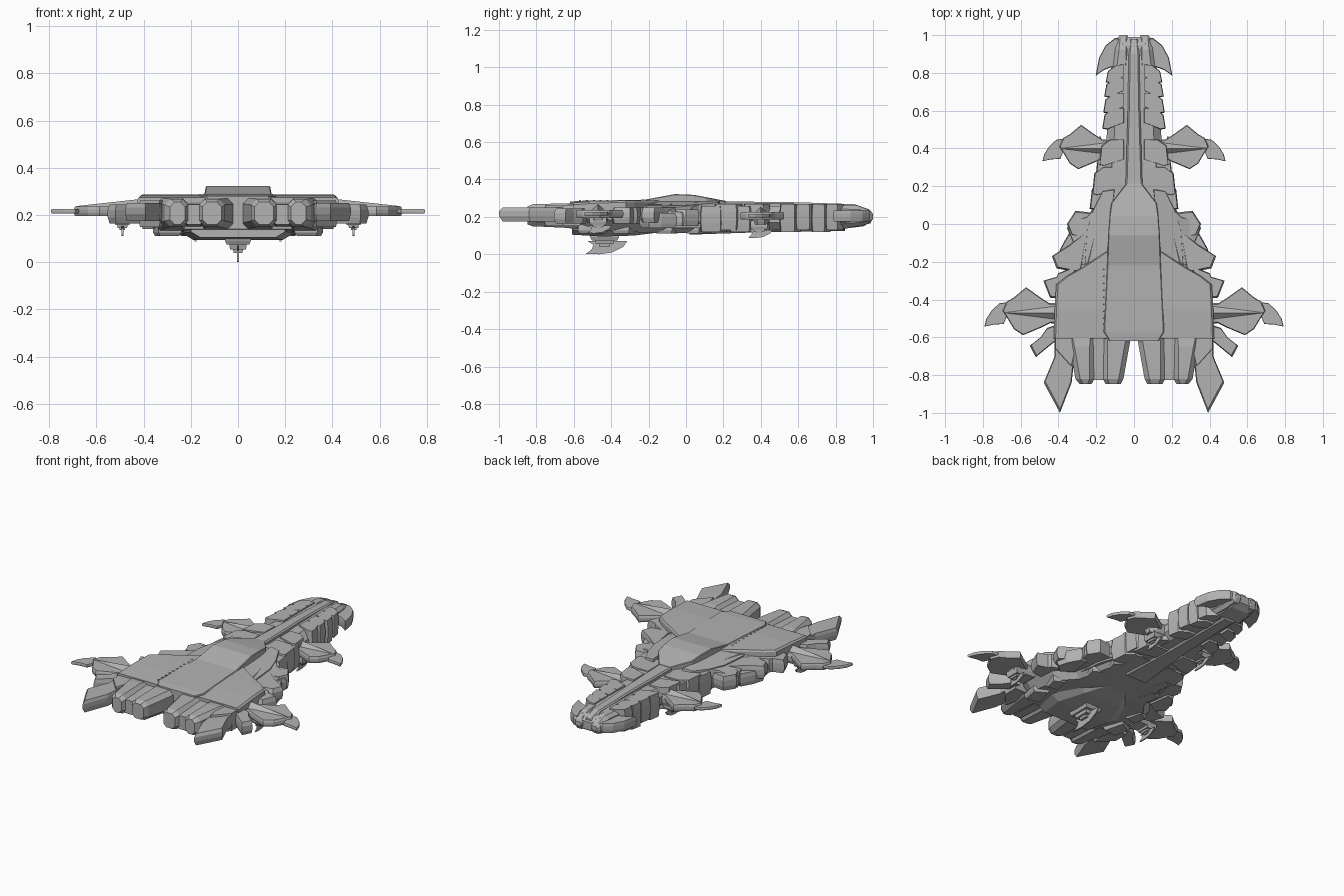
import bpy, bmesh, math
from mathutils import Vector

grey = bpy.data.materials.new("hull_grey")
grey.diffuse_color = (0.45, 0.45, 0.45, 1)


def build(name, rings, mirror=False):
    """Skin a list of equal-length rings, cap both ends, optionally mirror in x."""
    bm = bmesh.new()
    for side in ((1, -1) if mirror else (1,)):
        vs = [[bm.verts.new((p[0] * side, p[1], p[2])) for p in r] for r in rings]
        n = len(rings[0])
        for a, b in zip(vs, vs[1:]):
            for i in range(n):
                bm.faces.new((a[i], a[(i + 1) % n], b[(i + 1) % n], b[i]))
        bm.faces.new(vs[0][::-1])
        bm.faces.new(vs[-1])
    bmesh.ops.remove_doubles(bm, verts=bm.verts, dist=1e-5)
    bmesh.ops.recalc_face_normals(bm, faces=bm.faces)
    me = bpy.data.meshes.new(name)
    bm.to_mesh(me)
    bm.free()
    me.materials.append(grey)
    ob = bpy.data.objects.new(name, me)
    bpy.context.collection.objects.link(ob)
    return ob


def loft(name, stations, mirror=False):
    """Stations (y, x0, x1, z0, z1, chamfer): eight-sided sections along y."""
    rings = []
    for y, a, b, z, t, c in stations:
        d = min(c, (t - z) * .45)
        rings.append([(a + c, y, z), (b - c, y, z), (b, y, z + d), (b, y, t - d),
                      (b - c, y, t), (a + c, y, t), (a, y, t - d), (a, y, z + d)])
    return build(name, rings, mirror)


def slab(name, pts, z0, z1, s=.85, mirror=True, lo=.3, hi=.7, slope=0, x0=0):
    """Flat outline, top and bottom drawn in by s; the top may fall away beyond x0."""
    c = sum((Vector(p) for p in pts), Vector((0, 0))) / len(pts)
    rings = []
    for f, k in ((0, s), (lo, 1), (hi, 1), (1, s)):
        flat = [c + (Vector(p) - c) * k for p in pts]
        rings.append([(p.x, p.y, z0 + f * (z1 - z0 - slope * max(0, abs(p.x) - x0)))
                      for p in flat])
    return build(name, rings, mirror)


# main hull and keel
loft("main_hull", [(-.62, -.32, .32, .14, .25, .04), (-.5, -.4, .4, .13, .26, .06),
                   (-.3, -.38, .38, .12, .26, .06), (-.2, -.3, .3, .115, .265, .06),
                   (.02, -.25, .25, .115, .27, .06), (.22, -.16, .16, .12, .265, .05)])
loft("keel", [(-.61, -.2, .2, .105, .16, .04), (-.45, -.24, .24, .095, .16, .05),
              (-.28, -.18, .18, .1, .16, .05), (-.16, -.1, .1, .115, .16, .03)])
# dorsal shell
loft("dorsal_shell", [(-.62, -.13, .13, .22, .281, .004), (-.57, -.16, .16, .22, .286, .005),
                      (-.22, -.142, .142, .22, .292, .004), (-.06, -.137, .137, .22, .322, .004),
                      (.04, -.13, .13, .22, .318, .004), (.11, -.12, .12, .22, .305, .004),
                      (.215, -.04, .04, .22, .285, .004)])
# broad shoulder armour with a curved leading edge
loft("wing_armour", [(-.605, .12, .425, .2, .275, .01), (-.45, .12, .42, .2, .285, .01),
                     (-.32, .12, .412, .2, .287, .01), (-.275, .11, .355, .2, .287, .01),
                     (-.23, .1, .275, .2, .287, .01), (-.145, .08, .145, .21, .287, .008)], True)
slab("shoulder_plate", [(.1, .19), (.165, .18), (.215, .08), (.25, -.03), (.265, -.235),
                        (.14, -.16)], .14, .284, .95, slope=.2, x0=.13)
slab("shoulder_flare", [(.2, .09), (.25, .04), (.33, .02), (.355, -.02), (.27, -.235),
                        (.2, -.2)], .15, .268, .93, slope=.3, x0=.2)
# row of vents beside the dorsal shell
for i in range(10):
    y = -.24 - i * .037
    slab(f"vent_{i}", [(-.165, y), (-.155, y), (-.155, y + .012), (-.165, y + .012)],
         .282, .289, .9, False)

# overlapping flank plates
flanks = [[(.22, .06), (.31, .07), (.355, .0), (.33, -.06), (.25, -.08)],
          [(.24, -.03), (.34, -.11), (.435, -.17), (.41, -.235), (.28, -.26)],
          [(.3, -.05), (.345, -.05), (.39, -.13), (.41, -.2), (.36, -.25), (.28, -.2)],
          [(.3, -.22), (.4, -.26), (.41, -.28), (.48, -.3), (.445, -.39), (.36, -.4)]]
for i, f in enumerate(flanks):
    slab(f"flank_plate_{i}", f, (.15, .17, .14, .165)[i], (.24, .25, .22, .25)[i], .9)

# neck, raised ridge and side strakes
loft("neck", [(.15, -.17, .17, .12, .265, .04), (.45, -.145, .145, .13, .258, .04),
              (.6, -.14, .14, .13, .262, .04), (.83, -.12, .12, .135, .262, .04),
              (.95, -.1, .1, .15, .25, .04), (.99, -.075, .075, .175, .225, .02)])
loft("neck_ridge", [(.2, -.045, .045, .2, .283, .008), (.6, -.033, .033, .2, .278, .008),
                    (.9, -.028, .028, .2, .268, .008), (.98, -.022, .022, .18, .24, .008)])
loft("neck_keel", [(.02, -.09, .09, .105, .16, .02), (.4, -.06, .06, .118, .16, .02),
                   (.85, -.05, .05, .125, .16, .02)])
# segmented neck ribs
ribs = [(.08, .235, .13), (.155, .222, .14), (.235, .205, .13), (.31, .185, .13),
        (.505, .168, .1), (.59, .163, .095), (.675, .158, .09), (.75, .15, .085)]
for i, (y, w, l) in enumerate(ribs):
    slab(f"neck_rib_{i}", [(.05, y + l + .012), (w - .06, y + l + .01), (w - .012, y + l - .025),
                           (w, y), (w - .025, y - .005), (.05, y + .03)],
         .118 + .012 * (i % 2), .27 if i > 3 else .258 + .01 * (i % 2), .93, True, .35, .7)

# prow horns and swept prow blades
loft("prow_horn", [(.8, .025, .115, .14, .262, .02), (.92, .022, .1, .15, .26, .02),
                   (.985, .028, .088, .165, .235, .015), (1., .035, .075, .19, .215, .008)], True)
slab("prow_blade", [(.08, .985), (.1, .985), (.15, .945), (.185, .88), (.203, .785),
                    (.16, .815), (.12, .83), (.09, .83)], .175, .235, .94)


def claw(tag, x, y, k, zc):
    """Side weapon: layered wing, hooked tip, broad spike and mounting block."""
    at = lambda pts: [(x + px * k, y + py * k) for px, py in pts]
    slab(tag + "_wing", at([(0, .03), (.07, .075), (.14, .125), (.2, .075), (.235, .055),
                            (.255, .01), (.23, -.03), (.2, -.08), (.155, -.11), (.06, -.07),
                            (0, -.04)]), zc - .02, zc + .022, .96)
    slab(tag + "_hook", at([(.2, .055), (.27, .047), (.31, .01), (.335, -.03), (.345, -.068),
                            (.3, -.058), (.25, -.055), (.235, -.02), (.2, -.02)]),
         zc - .008, zc + .01, .96)
    slab(tag + "_mount", at([(-.04, .05), (.06, .045), (.1, .02), (.1, -.02), (.06, -.045),
                             (-.04, -.06)]), zc - .045, zc + .022, .85)
    # four-sided spike through the wing
    dirs = ((-1, 0), (0, -1), (1, 0), (0, 1))
    base = [(x - .01, y + a * .05 * k, zc + .005 + b * .048) for a, b in dirs]
    tip = [(x + .245 * k, y + a * .003, zc + .02 + b * .003) for a, b in dirs]
    build(tag + "_spike", [base, tip], True)


claw("fore_claw", .14, .40, 1.0, .205)
claw("aft_claw", .42, -.47, 1.08, .215)


def under_blade(name, x, y, ztop, k, mirror):
    """Stepped pylon under the hull with a thin hooked blade along y."""
    for j, (w, d) in enumerate(((.055, .03), (.038, .05), (.022, .065))):
        w *= k
        slab(f"{name}_step_{j}", [(x - w, y - w * 1.4), (x + w, y - w * 1.4), (x + w, y + w * 1.4),
                                  (x - w, y + w * 1.4)], ztop - d * k, ztop + .03, .88, mirror)
    prof = [(.12, .07), (.1, .04), (.04, .01), (-.03, 0), (-.1, .003), (-.07, .025),
            (-.06, .05), (-.09, .07)]
    z0 = ztop - .105 * k
    build(name, [[(x + e, y + a * k, z0 + b * k) for a, b in prof] for e in (-.004, .004)], mirror)


under_blade("belly_blade", 0, -.435, .105, 1.0, False)
under_blade("aft_under_blade", .49, -.47, .175, .6, True)
under_blade("fore_under_blade", .18, .39, .15, .6, True)

# rear thruster blocks, flush with the strip between them
loft("inner_thruster", [(-.58, .015, .165, .135, .27, .02), (-.63, .022, .165, .142, .272, .025),
                        (-.82, .056, .165, .15, .268, .025),
                        (-.848, .07, .15, .16, .255, .02)], True)
loft("thruster_link", [(-.58, .15, .225, .15, .255, .006), (-.825, .155, .22, .16, .245, .006)],
     True)
loft("outer_thruster", [(-.58, .21, .35, .135, .265, .02), (-.65, .21, .34, .142, .272, .025),
                        (-.82, .21, .31, .15, .268, .025),
                        (-.848, .225, .288, .16, .255, .02)], True)
# large rear fins, thick at the root
slab("rear_fin", [(.31, -.58), (.42, -.59), (.42, -.7), (.478, -.84), (.392, -1.0),
                  (.33, -.84), (.315, -.7)], .175, .25, .92, True, .4, .75)
slab("rear_fin_root", [(.28, -.56), (.42, -.56), (.42, -.66), (.33, -.76)], .15, .262, .92)
# short spurs below the shoulder armour
slab("rear_spur", [(.4, -.53), (.46, -.55), (.495, -.6), (.552, -.645), (.52, -.705),
                   (.41, -.615)], .165, .245, .9)

# belly pads along the underside
for i, (x, y, w) in enumerate([(.3, -.33, .05), (.3, -.5, .06), (.2, -.1, .05), (.17, .05, .04)]):
    slab(f"belly_pad_{i}", [(x - w, y - w), (x + w * .6, y - w * 1.3), (x + w, y + w * .5),
                            (x - w * .4, y + w * 1.3)], .112, .16, .85)
